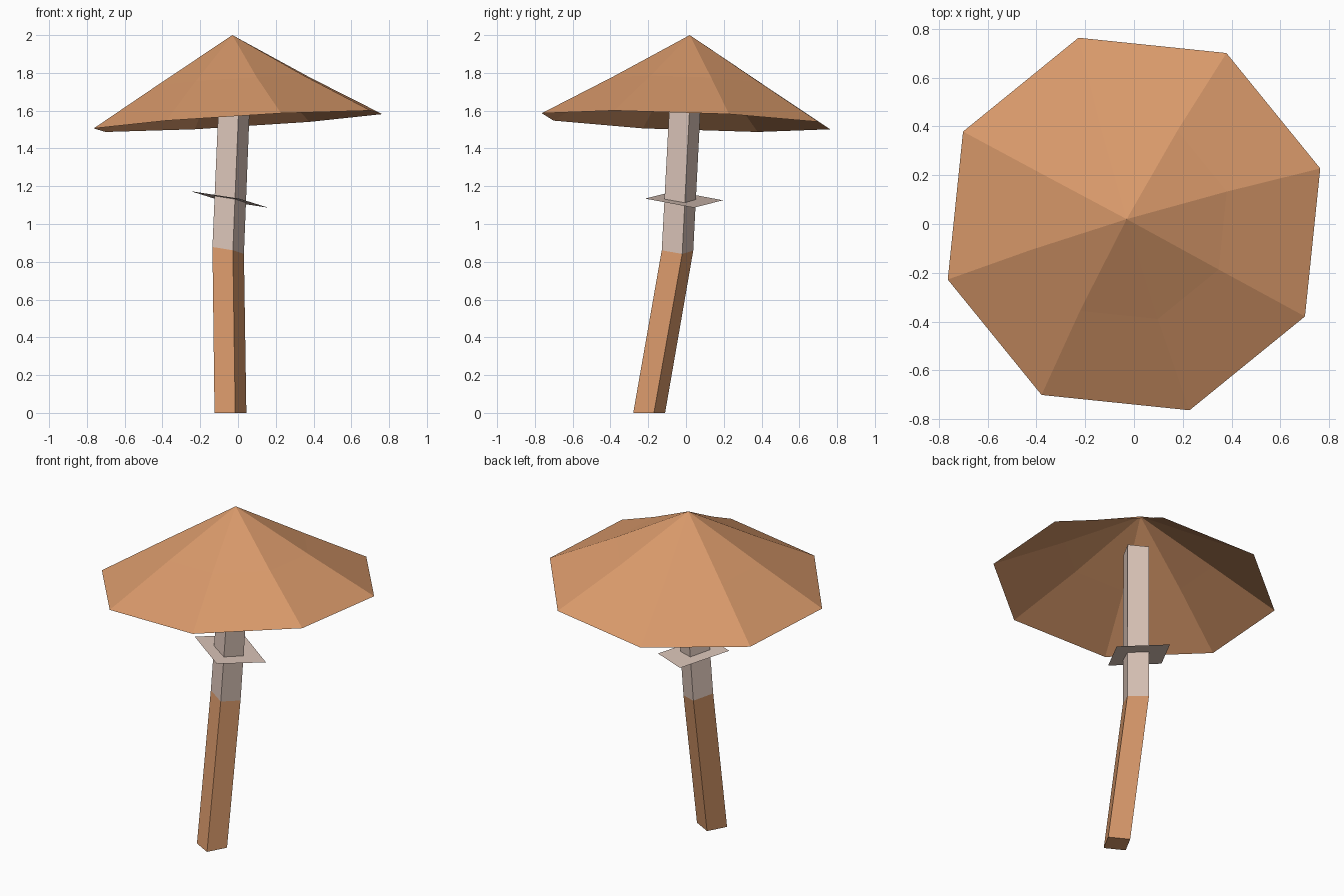
import bpy, math

if "Cube" in bpy.data.objects:
    bpy.data.objects.remove(bpy.data.objects["Cube"])

TWIST = math.radians(16.6)   # every part shares the same rotation


def material(name, rgb):
    m = bpy.data.materials.new(name)
    m.diffuse_color = (*rgb, 1)
    m.use_nodes = True
    m.node_tree.nodes["Principled BSDF"].inputs["Base Color"].default_value = m.diffuse_color
    return m


ORANGE = material("orange brown", (0.70, 0.323, 0.147))
PALE = material("pale beige", (0.72, 0.565, 0.49))


def ring(sides, radius, centre, slope=(0, 0), twist=TWIST):
    """Regular polygon around a centre, tilted by a slope in x and y."""
    cx, cy, cz = centre
    pts = []
    for i in range(sides):
        a = twist + i * math.tau / sides
        dx, dy = radius * math.cos(a), radius * math.sin(a)
        pts.append((cx + dx, cy + dy, cz + slope[0] * dx + slope[1] * dy))
    return pts


def make(name, verts, faces, mat):
    me = bpy.data.meshes.new(name)
    me.from_pydata(verts, [], faces)
    me.materials.append(mat)
    ob = bpy.data.objects.new(name, me)
    bpy.context.collection.objects.link(ob)
    return ob


def bridge(n):
    return [(i, (i + 1) % n, n + (i + 1) % n, n + i) for i in range(n)]


# Cap: open eight-sided shell in two tiers, slightly tilted
tilt = (0.0607, -0.0375)
verts = ring(8, 0.797, (0, 0, 1.544), tilt) + ring(8, 0.42, (-0.022, 0.013, 1.756), tilt)
verts.append((-0.03, 0.02, 2.0))
faces = bridge(8) + [(8 + i, 8 + (i + 1) % 8, 16) for i in range(8)]
make("mushroom_cap", verts, faces, ORANGE)

# Stem: square section, bent at the middle
base = ring(4, 0.088, (-0.04, -0.195, 0))
bend = ring(4, 0.087, (-0.052, -0.045, 0.86), (-0.2, -0.07))
top = ring(4, 0.086, (-0.014, 0.003, 1.78))
make("lower_stem", base + bend, bridge(4) + [(3, 2, 1, 0)], ORANGE)
make("upper_stem", bend + top, bridge(4), PALE)

# Skirt: thin tilted square plate around the stem
make("stem_skirt", ring(4, 0.212, (-0.045, -0.01, 1.13), (-0.195, -0.07), math.radians(14)),
     [(0, 1, 2, 3)], PALE)
